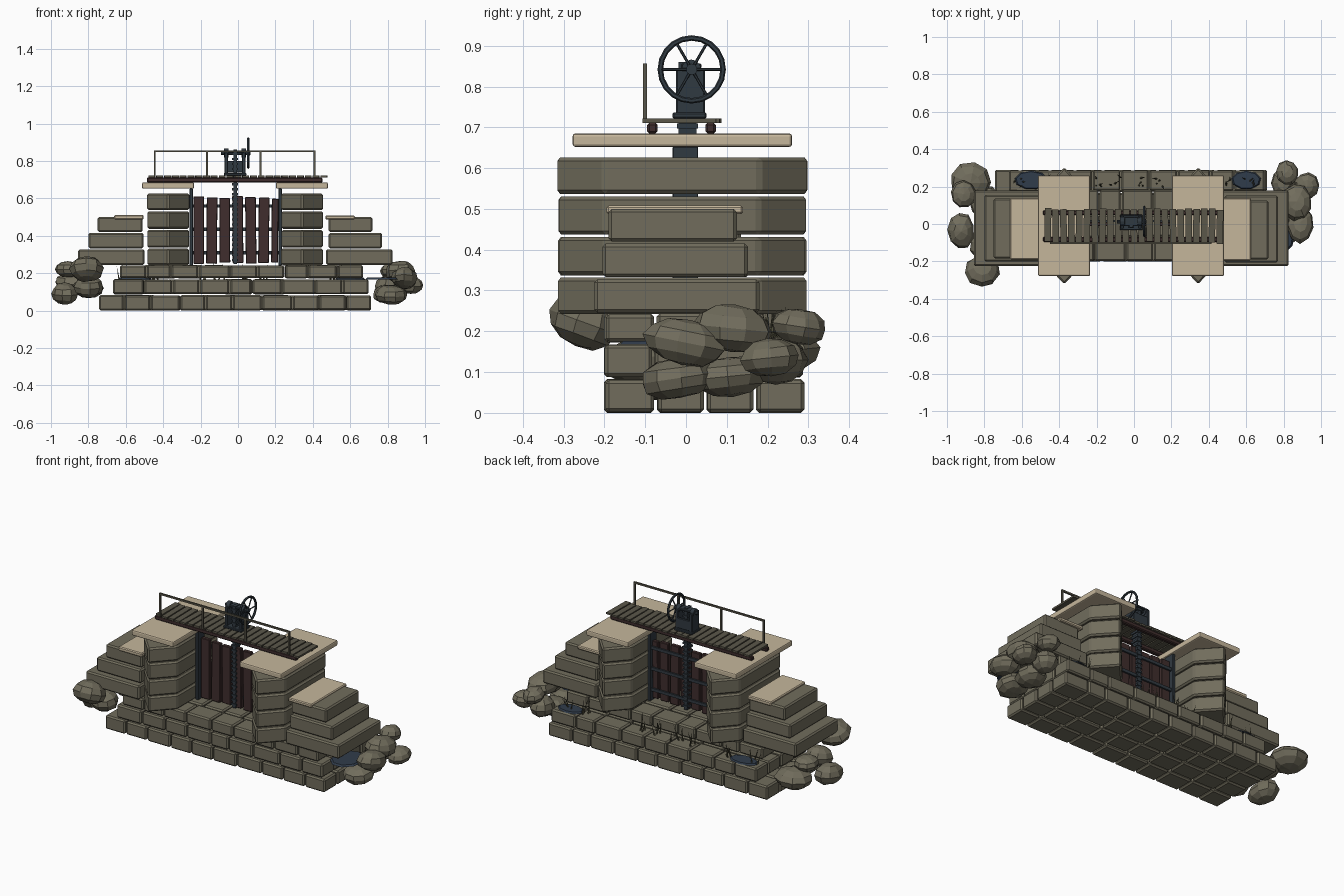
import bpy, bmesh, math, random
from mathutils import Matrix, Vector

if "Cube" in bpy.data.objects:
    bpy.data.objects.remove(bpy.data.objects["Cube"])
random.seed(4)


def material(name, rgb):
    m = bpy.data.materials.new(name)
    m.diffuse_color = (*rgb, 1)
    m.use_nodes = True
    m.node_tree.nodes["Principled BSDF"].inputs["Base Color"].default_value = m.diffuse_color
    return m


STONE = material("stone", (0.165, 0.152, 0.108))
CAP = material("pale_capstone", (0.56, 0.47, 0.33))
WOOD = material("dark_red_wood", (0.050, 0.027, 0.026))
PLANK = material("weathered_plank", (0.105, 0.095, 0.068))
METAL = material("dark_metal", (0.030, 0.041, 0.052))
WATER = material("dark_water", (0.030, 0.045, 0.070))
GRASS = material("dry_grass", (0.10, 0.095, 0.055))


def finish(name, bm, mat, bevel=0, segments=1):
    bmesh.ops.recalc_face_normals(bm, faces=bm.faces)
    me = bpy.data.meshes.new(name)
    bm.to_mesh(me)
    bm.free()
    me.materials.append(mat)
    ob = bpy.data.objects.new(name, me)
    bpy.context.collection.objects.link(ob)
    if bevel:
        mod = ob.modifiers.new("bevel", "BEVEL")
        mod.width, mod.segments = bevel, segments
    return ob


def add_box(bm, x0, x1, y0, y1, z0, z1, rot=None):
    mid = Vector(((x0 + x1) / 2, (y0 + y1) / 2, (z0 + z1) / 2))
    m = Matrix.Translation(mid) @ (rot or Matrix()) @ Matrix.Diagonal((x1 - x0, y1 - y0, z1 - z0, 1))
    bmesh.ops.create_cube(bm, size=1, matrix=m)


def boxes(name, mat, items, bevel=0, segments=1):
    bm = bmesh.new()
    for b in items:
        add_box(bm, *b)
    return finish(name, bm, mat, bevel, segments)


def add_rod(bm, a, b, r, r2=None, sides=8):
    a, b = Vector(a), Vector(b)
    m = Matrix.Translation((a + b) / 2) @ (b - a).to_track_quat('Z', 'Y').to_matrix().to_4x4()
    bmesh.ops.create_cone(bm, cap_ends=True, segments=sides, radius1=r,
                          radius2=r if r2 is None else r2, depth=(b - a).length, matrix=m)


# Foundation courses of loose-fitted blocks
def course(name, x0, x1, z0, z1, ys, count):
    items = []
    for y0, y1 in zip(ys, ys[1:]):
        step = (x1 - x0) / count
        cuts = [x0] + [x0 + step * (i + random.uniform(-.12, .12)) for i in range(1, count)] + [x1]
        for a, b in zip(cuts, cuts[1:]):
            j = random.uniform(0, .006)
            items.append((a + .003, b - .003, y0 + .003 + j, y1 - .003, z0 + j * .5, z1 - j * .6))
    boxes(name, STONE, items, .008)


course("foundation_lower", -.745, .715, 0, .083, (-.205, -.075, .047, .168, .293), 10)
course("foundation_middle", -.67, .70, .087, .168, (-.205, -.08, .05, .17, .29), 9)
course("foundation_upper", -.635, .67, .172, .244, (-.205, -.075, .05, .185), 9)

# Piers with pointed cutwaters, and their capstones
for side, cx in (("left", -.373), ("right", .343)):
    bm = bmesh.new()
    for z0, z1 in ((.242, .332), (.337, .431), (.437, .531), (.537, .626)):
        s = random.uniform(.985, 1.01)
        plan = [(-.112, -.2), (0, -.32), (.112, -.2), (.112, .18), (0, .302), (-.112, .18)]
        low = [bm.verts.new((cx + x * s, y * s, z0)) for x, y in plan]
        top = [bm.verts.new((cx + x * s, y * s, z1)) for x, y in plan]
        bm.faces.new(low)
        bm.faces.new(top)
        for i in range(6):
            k = (i + 1) % 6
            bm.faces.new((low[i], low[k], top[k], top[i]))
    finish(side + "_pier", bm, STONE, .009)
    boxes(side + "_pier_cap", CAP, [(cx - .14, cx + .138, -.278, .26, .652, .685)], .007, 2)

# Stepped wing walls with small capstones
boxes("left_wing_wall", STONE, [(-.855, -.50, -.225, .18, .245, .327), (-.80, -.505, -.2, .155, .333, .415),
                                (-.75, -.51, -.185, .135, .42, .5)], .008)
boxes("right_wing_wall", STONE, [(.47, .826, -.225, .18, .245, .327), (.485, .77, -.205, .152, .333, .415),
                                 (.485, .718, -.19, .125, .42, .5)], .008)
boxes("left_wing_cap", CAP, [(-.662, -.505, -.19, .14, .487, .511)], .005)
boxes("right_wing_cap", CAP, [(.467, .625, -.195, .14, .487, .508)], .005)

# Sluice gate boards
items = []
for i in range(7):
    x = -.238 + i * .0695
    tilt = Matrix.Rotation(random.uniform(-.015, .015), 4, 'Y')
    items.append((x, min(x + .057, .215), -.012, .012, .25 + random.uniform(0, .008),
                  .605 + random.uniform(-.008, .008), tilt))
boxes("gate_boards", WOOD, items, .003)
boxes("gate_straps", METAL, [(-.245, .22, .012, .022, z, z + .018) for z in (.30, .425, .55)])
boxes("gate_guides", METAL, [(x, x + .018, -.033, .03, .242, .652) for x in (-.259, .216)], .002)

# Toothed lifting rack
boxes("lifting_rack", METAL, [(-.025, -.005, -.018, .026, .25, .86)] +
      [(-.031, .001, -.022, .03, z / 1000, z / 1000 + .012) for z in range(265, 850, 27)])

# Walkway: beams, planks and railing
boxes("walkway_beams", WOOD, [(-.487, .452, -.095, -.07, .685, .711), (-.487, .452, .048, .073, .685, .711)], .005)
items = []
for i in range(23):
    x = -.478 + i * .0418
    j = random.uniform(-.007, .007)
    items.append((x, x + .035, -.1 + j, .08 + j, .711, .722, Matrix.Rotation(random.uniform(-.025, .025), 4, 'Z')))
boxes("walkway_planks", PLANK, items)
boxes("railing", PLANK, [(x - .005, x + .005, -.105, -.095, .715, .855) for x in (-.445, -.165, .12, .41)] +
      [(-.45, .415, -.106, -.096, .847, .857)])

# Winch: side plates, base, bearings and axle
boxes("winch_frame", METAL, [(x, x + .018, -.024, .046, .722, .845) for x in (-.072, .022)] +
      [(-.075, .045, -.033, .05, .722, .736), (-.065, .035, .033, .045, .738, .80),
       (-.05, .03, -.012, .038, .844, .856)], .003)
bm = bmesh.new()
add_rod(bm, (-.09, .013, .842), (.066, .013, .842), .009)
for x in (-.072, .022):
    add_rod(bm, (x - .003, .013, .842), (x + .021, .013, .842), .024, sides=12)
finish("winch_axle", bm, METAL)

# Hand wheel: rim swept from a small section, plus spokes
C = Vector((.055, .014, .842))
bm = bmesh.new()
N, S, R, T = 20, 6, .077, .0068
rings = []
for i in range(N):
    a = 2 * math.pi * i / N
    rings.append([bm.verts.new(C + Vector((T * math.sin(t), math.cos(a) * (R + T * math.cos(t)),
                                           math.sin(a) * (R + T * math.cos(t)))))
                  for t in (2 * math.pi * k / S for k in range(S))])
for i in range(N):
    for k in range(S):
        p, q = rings[i], rings[(i + 1) % N]
        bm.faces.new((p[k], q[k], q[(k + 1) % S], p[(k + 1) % S]))
for i in range(6):
    a = math.pi * i / 3
    add_rod(bm, C, C + Vector((0, math.cos(a) * R, math.sin(a) * R)), .0035, sides=6)
add_rod(bm, C - Vector((.008, 0, 0)), C + Vector((.008, 0, 0)), .014, sides=10)
finish("hand_wheel", bm, METAL)


# Faceted boulders at both ends: centre, radii, tilt
def boulder(name, c, r, tilt):
    bm = bmesh.new()
    bmesh.ops.create_uvsphere(bm, u_segments=9, v_segments=6, radius=1)
    for v in bm.verts:
        v.co *= random.uniform(.93, 1.04)
    m = (Matrix.Translation(c) @ Matrix.Rotation(tilt, 4, 'X') @ Matrix.Diagonal((*r, 1))
         @ Matrix.Rotation(random.uniform(0, 6), 4, 'Z'))
    bmesh.ops.transform(bm, matrix=m, verts=bm.verts)
    finish(name, bm, STONE)


ROCKS = [((-.81, -.25, .222), (.095, .09, .065), -.35), ((-.925, -.035, .09), (.073, .10, .06), .1),
         ((-.875, .225, .15), (.11, .105, .06), .1), ((-.91, .16, .22), (.07, .075, .045), 0),
         ((-.80, .12, .12), (.085, .09, .055), 0), ((-.80, -.12, .13), (.08, .08, .06), .2),
         ((.89, 0, .172), (.075, .105, .057), -.2), ((.87, .115, .207), (.085, .10, .06), -.1),
         ((.82, .275, .212), (.06, .07, .045), -.15), ((.925, .205, .135), (.068, .073, .048), .1),
         ((.82, -.02, .085), (.09, .095, .052), .15), ((.80, .11, .09), (.085, .09, .05), .1),
         ((.80, .22, .13), (.07, .08, .06), 0)]
for i, (c, r, t) in enumerate(ROCKS):
    boulder(f"boulder_{i + 1}", c, r, t)

# Shallow dark pools
bm = bmesh.new()
for c, sx, sy in (((.77, -.06, .172), .09, .11), ((.60, .235, .172), .08, .05), ((-.55, .235, .172), .09, .05)):
    bmesh.ops.create_cone(bm, cap_ends=True, segments=9, radius1=1, radius2=.9, depth=.009,
                          matrix=Matrix.Translation(c) @ Matrix.Diagonal((sx, sy, 1, 1)))
finish("pools", bm, WATER)

# Grass blades along the rear ledge
bm = bmesh.new()
for cx in (-.62, -.45, -.2, -.1, .02, .14, .5, .62):
    for _ in range(4):
        x, y = cx + random.uniform(-.03, .03), random.uniform(.2, .25)
        tip = (x + random.uniform(-.03, .03), y + random.uniform(-.02, .03), random.uniform(.22, .27))
        add_rod(bm, (x, y, .163), tip, .005, 0, 4)
finish("grass_blades", bm, GRASS)
